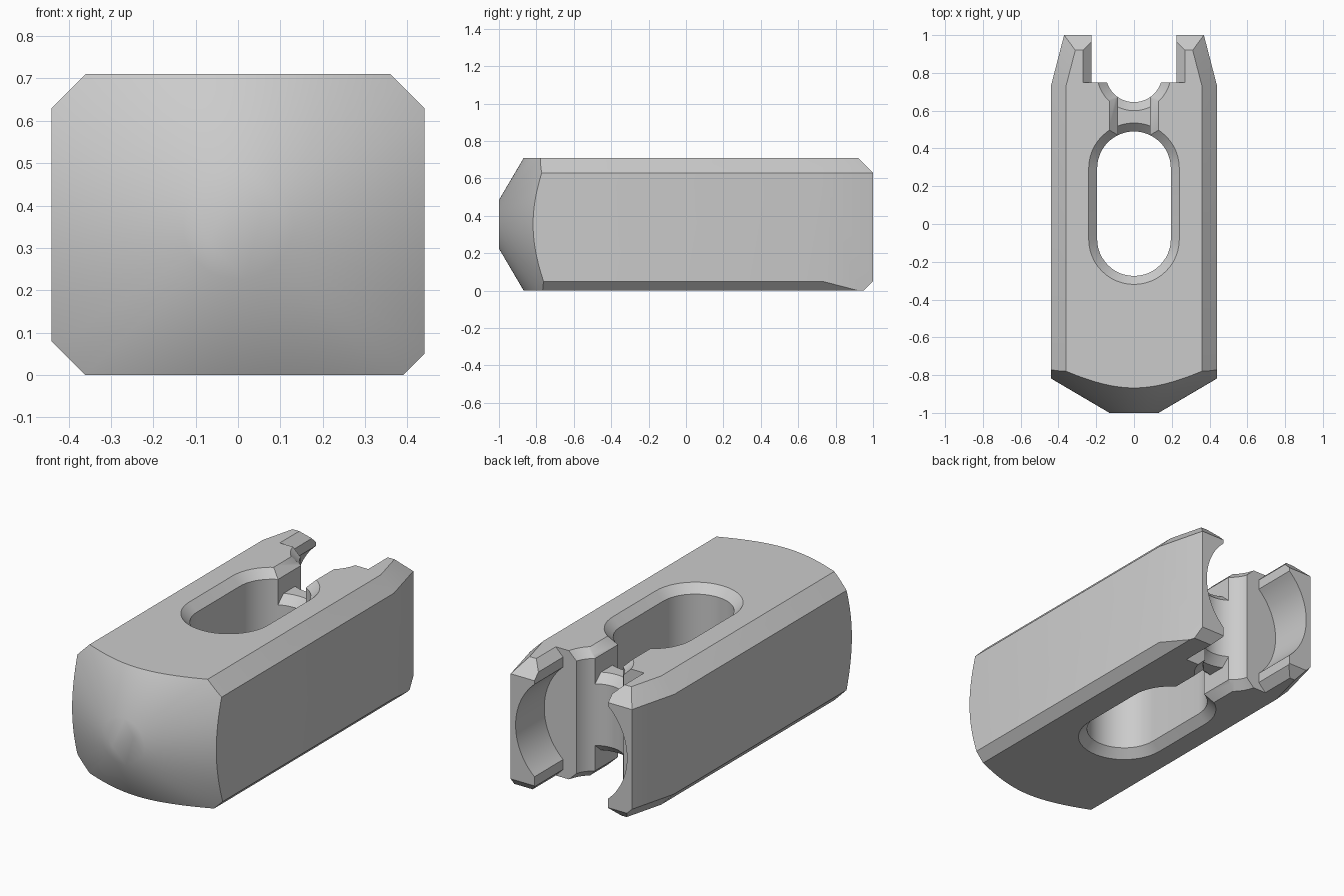
import bpy, bmesh
from math import pi, sin, cos, radians
from mathutils import Vector

if "Cube" in bpy.data.objects:
    bpy.data.objects.remove(bpy.data.objects["Cube"], do_unlink=True)

H = 0.71      # block height
MID = H / 2
C = 0.045     # small chamfer on all openings

grey = bpy.data.materials.new("plain_grey")
grey.use_nodes = True
grey.diffuse_color = (0.6, 0.6, 0.6, 1)
grey.node_tree.nodes["Principled BSDF"].inputs["Base Color"].default_value = (0.6, 0.6, 0.6, 1)


def make_object(name, bm, smooth=False):
    bmesh.ops.recalc_face_normals(bm, faces=bm.faces[:])
    for f in bm.faces:
        f.smooth = smooth
    mesh = bpy.data.meshes.new(name)
    bm.to_mesh(mesh)
    bm.free()
    mesh.materials.append(grey)
    ob = bpy.data.objects.new(name, mesh)
    bpy.context.collection.objects.link(ob)
    return ob


def loft(name, loops, smooth=False):
    """Closed solid through loops of equal point count."""
    bm = bmesh.new()
    rings = [[bm.verts.new(p) for p in loop] for loop in loops]
    n = len(rings[0])
    for a, b in zip(rings, rings[1:]):
        for i in range(n):
            j = (i + 1) % n
            bm.faces.new((a[i], a[j], b[j], b[i]))
    bm.faces.new(rings[0])
    bm.faces.new(rings[-1])
    return make_object(name, bm, smooth)


def stadium(r, y0, y1, z, n=24):
    top = [(r * cos(pi * i / n), y1 + r * sin(pi * i / n), z) for i in range(n + 1)]
    low = [(-r * cos(pi * i / n), y0 - r * sin(pi * i / n), z) for i in range(n + 1)]
    return top + low


def rect(hw, y0, y1, z):
    return [(hw, y0, z), (hw, y1, z), (-hw, y1, z), (-hw, y0, z)]


def flared_cutter(name, outline, r, y0, y1, z0=0, z1=H, smooth=False):
    """Vertical cutter whose two ends flare out to leave chamfered rims."""
    e = 0.02
    layers = [(z0 - e, r + C + e), (z0 + C, r), (z1 - C, r), (z1 + e, r + C + e)]
    # straight extension so the cutter also clears everything above and below
    layers = [(z0 - H, r + C + e)] + layers + [(z1 + H, r + C + e)]
    return loft(name, [outline(w, y0, y1, z) for z, w in layers], smooth)


def lathe_y(name, profile, smooth=True, n=96):
    return loft(name, [[(r * cos(2 * pi * i / n), y, MID + r * sin(2 * pi * i / n))
                        for i in range(n)] for y, r in profile], smooth)


def boolean(ob, tool, op="DIFFERENCE"):
    mod = ob.modifiers.new("cut", "BOOLEAN")
    mod.operation = op
    mod.solver = "EXACT"
    mod.object = tool
    bpy.context.view_layer.objects.active = ob
    bpy.ops.object.modifier_apply(modifier=mod.name)
    bpy.data.objects.remove(tool, do_unlink=True)


def box(name, x, y0, y1, z0, z1):
    return loft(name, [rect(x, y0, y1, z0), rect(x, y0, y1, z1)])


# Block: a box trimmed by planes (point, outward normal)
planes = [
    ((0, 0.92, H), (0, 1, 1)),             # back top chamfer
    ((0, 0.95, 0), (0, 1, -1)),            # back bottom chamfer
    ((0.39, 0, 0), (1, 0, -1)),            # small lower edge chamfer
    ((-0.36, 0, 0), (-1, 0, -1)),          # large lower edge chamfer
    ((-0.36, 0.73, 0), (-0.27, 0.07, -0.27)),
]
for s in (-1, 1):
    planes += [
        ((s * 0.36, 0, H), (s, 0, 1)),                     # upper edge chamfer
        ((s * 0.44, 0.73, 0), (s * 0.27, 0.07, 0)),        # tapered side
        ((s * 0.36, 0.73, H), (s * 0.27, 0.07, 0.27)),     # tapered upper chamfer
    ]
body = box("forked_block", 0.44, -1, 1, 0, H)
bm = bmesh.new()
bm.from_mesh(body.data)
for co, no in planes:
    bmesh.ops.bisect_plane(bm, geom=bm.verts[:] + bm.edges[:] + bm.faces[:], dist=1e-5,
                           plane_co=co, plane_no=Vector(no).normalized(), clear_outer=True)
    bmesh.ops.holes_fill(bm, edges=[e for e in bm.edges if e.is_boundary], sides=0)
bmesh.ops.recalc_face_normals(bm, faces=bm.faces[:])
bm.to_mesh(body.data)
bm.free()

# Conical nose
boolean(body, lathe_y("nose_cone", [(-1, 0.13), (-0.6, 0.81), (1.2, 0.81)]), "INTERSECT")


# Openings shared by the block and the web
def slot(z0=0, z1=H):
    return flared_cutter("slot_cutter", stadium, 0.195, -0.08, 0.295, z0, z1, True)


def back_hollow(z0=0, z1=H):
    return flared_cutter("hollow_cutter", stadium, 0.15, 0.795, 1.2, z0, z1, True)


boolean(body, flared_cutter("fork_cutter", rect, 0.225, 0.75, 1.2))
boolean(body, lathe_y("bore_cutter", [(0.75, 0.34), (1.2, 0.34)]))
boolean(body, slot())
boolean(body, back_hollow())
boolean(body, flared_cutter("channel_cutter", rect, 0.085, 0.38, 0.85))

# Recessed web across the channel between slot and hollow
Z0, Z1 = 0.14, 0.57
web = box("channel_web", 0.086, 0.36, 0.78, Z0, Z1)
boolean(web, slot(Z0, Z1))
boolean(web, back_hollow(Z0, Z1))

for ob in (body, web):
    ob.data.materials.clear()
    ob.data.materials.append(grey)
    ob.data.set_sharp_from_angle(angle=radians(35))
